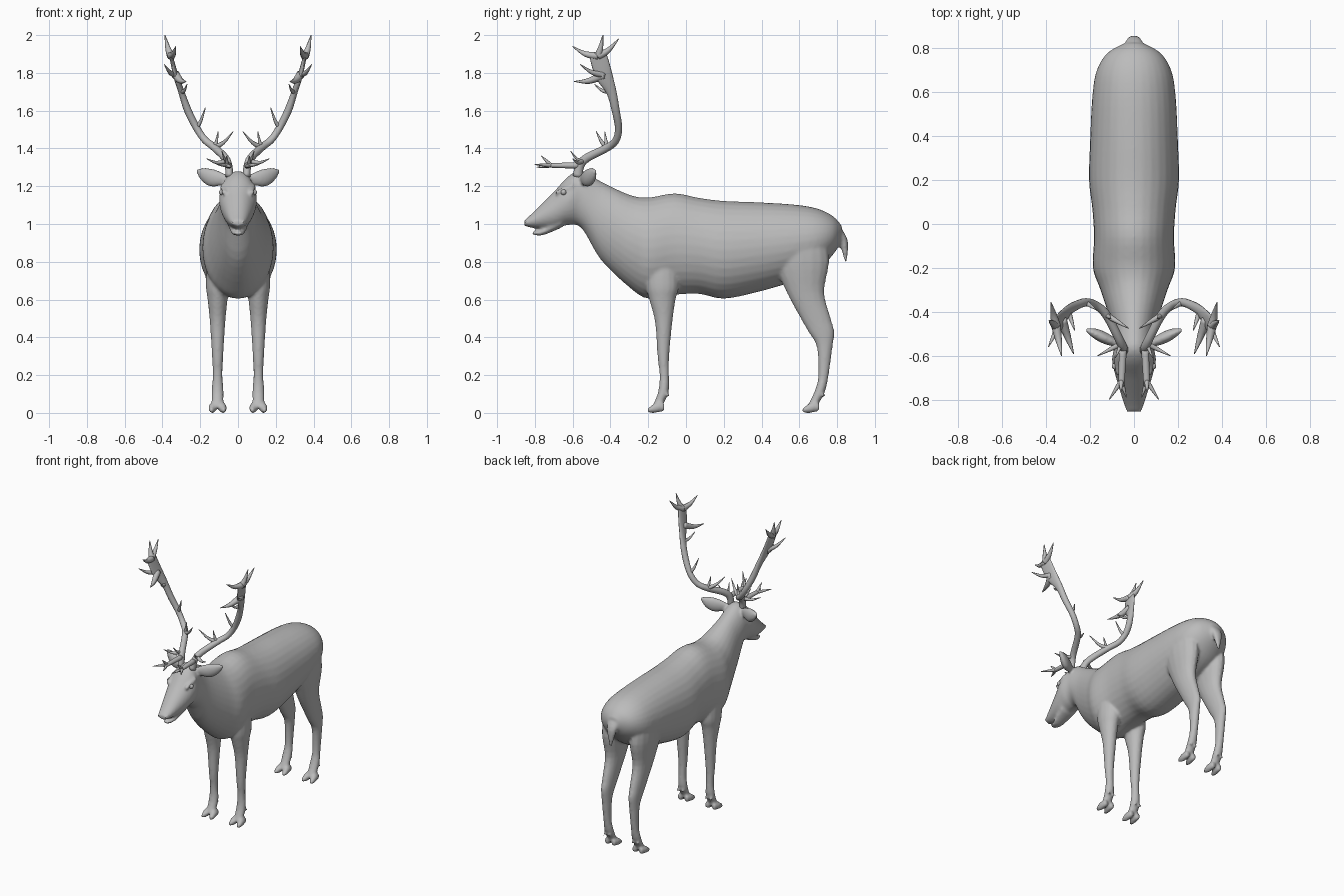
import bpy, bmesh, math
from mathutils import Vector

if "Cube" in bpy.data.objects:
    bpy.data.objects.remove(bpy.data.objects["Cube"])

X, Y, Z = Vector((1, 0, 0)), Vector((0, 1, 0)), Vector((0, 0, 1))
hide = bpy.data.materials.new("hide grey")
hide.diffuse_color = (0.5, 0.5, 0.5, 1)
hide.use_nodes = True
hide.node_tree.nodes["Principled BSDF"].inputs["Base Color"].default_value = hide.diffuse_color


def spline(rows, n):
    """Smooth a list of equal-length rows with a Catmull-Rom curve."""
    out = []
    last = len(rows) - 1
    for i in range(last):
        a, b, c, d = (rows[max(0, min(last, k))] for k in (i - 1, i, i + 1, i + 2))
        for s in range(n):
            t = s / n
            out.append([q + (r - p) * t / 2 + (p - 2.5 * q + 2 * r - w / 2) * t * t
                        + (1.5 * (q - r) + (w - p) / 2) * t ** 3 for p, q, r, w in zip(a, b, c, d)])
    return out + [list(rows[-1])]


def loft(bm, rows, u=None, v=None, side=1, seg=16, n=4):
    """Skin ellipses (x, y, z, ru, rv); rings follow the path if no axes are given."""
    rows = spline(rows, n)
    rings = []
    for i, (x, y, z, ru, rv) in enumerate(rows):
        a, b = u, v
        if u is None:
            t = Vector(rows[min(i + 1, len(rows) - 1)][:3]) - Vector(rows[max(i - 1, 0)][:3])
            a = t.cross(X).normalized()
            b = t.cross(a).normalized()
        ring = []
        for k in range(seg):
            w = 2 * math.pi * k / seg
            p = Vector((x, y, z)) + a * (ru * math.cos(w)) + b * (rv * math.sin(w))
            ring.append(bm.verts.new((p.x * side, p.y, p.z)))
        rings.append(ring)
    for r, q in zip(rings, rings[1:]):
        for k in range(seg):
            bm.faces.new((r[k], r[(k + 1) % seg], q[(k + 1) % seg], q[k]))
    bm.faces.new(rings[0])
    bm.faces.new(rings[-1])


def tine(bm, start, tip, r, side, bow=.015):
    """Tapered antler point, sagging a little in the middle."""
    a, c = Vector(start), Vector(tip)
    b = (a + c) / 2 - Z * bow
    loft(bm, [(*a, r, r), (*b, r * .65, r * .65), (*c, .002, .002)], side=side, seg=8)


def finish(bm, name):
    bmesh.ops.recalc_face_normals(bm, faces=bm.faces)
    me = bpy.data.meshes.new(name)
    bm.to_mesh(me)
    bm.free()
    me.materials.append(hide)
    me.shade_smooth()
    ob = bpy.data.objects.new(name, me)
    bpy.context.collection.objects.link(ob)
    return ob


# torso, neck and head: (y, top, bottom, half width)
trunk = [(.825, .99, .91, .04), (.78, 1.04, .84, .12), (.70, 1.08, .76, .17), (.58, 1.102, .70, .19),
         (.38, 1.115, .64, .20), (.20, 1.122, .605, .205), (.07, 1.138, .63, .19), (-.06, 1.162, .625, .182),
         (-.20, 1.14, .605, .187), (-.30, 1.155, .665, .153), (-.45, 1.225, .81, .105), (-.55, 1.28, .975, .09),
         (-.62, 1.255, .995, .10), (-.70, 1.17, .975, .082), (-.80, 1.07, .978, .052), (-.855, 1.02, .99, .034)]
bm = bmesh.new()
loft(bm, [(0, y, (t + b) / 2, w, (t - b) / 2) for y, t, b, w in trunk], X, Z, seg=32)

# lower jaw and tail
loft(bm, [(0, -.66, 1.01, .06, .03), (0, -.76, .958, .038, .018), (0, -.815, .951, .02, .006)], X, Z)
loft(bm, [(0, .79, .98, .05, .03), (0, .833, .91, .036, .024), (0, .846, .80, .01, .006)], X, Y)

# legs: (z, y, half depth, half width)
front_leg = [(.85, -.13, .08, .055), (.68, -.125, .088, .062), (.60, -.125, .07, .053), (.48, -.118, .046, .041),
             (.30, -.12, .031, .03), (.20, -.115, .025, .026), (.11, -.12, .028, .032), (.03, -.155, .026, .03)]
hind_leg = [(.95, .60, .14, .07), (.80, .612, .146, .073), (.64, .632, .10, .053), (.50, .687, .08, .04),
            (.43, .716, .069, .035), (.35, .734, .042, .03), (.20, .728, .027, .026), (.11, .707, .028, .032),
            (.03, .665, .026, .03)]
for s in (1, -1):
    for leg, toe in ((front_leg, -.20), (hind_leg, .62)):
        loft(bm, [(.108, y, z, rx, ry) for z, y, ry, rx in leg], X, Y, s)
        for d in (-1, 1):
            # cloven hoof and dewclaw
            cx = .108 + d * .026
            loft(bm, [(cx + d * .008, toe - .006, .011, .009, .011), (cx, toe + .04, .027, .022, .027),
                      (cx, toe + .085, .03, .014, .02)], X, Z, s)
            loft(bm, [(.11 + d * .015, toe + .085, .11, .014, .016),
                      (.11 + d * .022, toe + .122, .08, .005, .005)], X, Y, s)
    # leaf-shaped ear, its upper edge rising to the tip
    ear = []
    for i in range(8):
        t = i / 7
        r = .018 * (1 - t) + .036 * math.sin(math.pi * t ** 1.2) ** .8 + .004
        ear.append((.06 + .166 * t, -.55 + .07 * t, 1.24 + .044 * t ** 3, r * .6, r))
    loft(bm, ear, Y, Z, s, n=2)
    # brow ridge above the eye
    loft(bm, [(.07, -.60, 1.20, .025, .02), (.072, -.69, 1.165, .012, .01)], X, Z, s)

body = finish(bm, "body")
bpy.context.view_layer.objects.active = body
m = body.modifiers.new("skin", 'REMESH')
m.mode, m.voxel_size, m.use_smooth_shade = 'VOXEL', .009, True
m = body.modifiers.new("soften", 'SMOOTH')
m.factor, m.iterations = .5, 4
for name in ("skin", "soften"):
    bpy.ops.object.modifier_apply(modifier=name)

# antler beam widening to a flat palm: (x, y, z, half width)
beam = [(.045, -.575, 1.25, .025), (.058, -.545, 1.335, .023), (.125, -.415, 1.405, .02),
        (.175, -.37, 1.445, .019), (.22, -.357, 1.51, .019), (.265, -.372, 1.60, .021),
        (.30, -.395, 1.70, .027), (.33, -.435, 1.79, .045), (.355, -.465, 1.89, .045), (.36, -.47, 1.91, .025)]
# points on the beam: (beam row, tip, root radius)
tines = [(8, (.387, -.44, 2.0), .022), (8, (.378, -.357, 1.98), .022), (8, (.33, -.60, 1.94), .022),
         (7, (.39, -.56, 1.845), .018), (7, (.275, -.592, 1.755), .024), (6, (.27, -.485, 1.74), .014),
         (4, (.173, -.39, 1.615), .013), (2, (.025, -.475, 1.49), .015), (2, (.105, -.43, 1.49), .014),
         (1, (.165, -.60, 1.345), .014), (1, (.085, -.61, 1.385), .011)]
# forked tips of the brow tine
forks = [(.113, -.80, 1.315), (.035, -.79, 1.30), (.06, -.765, 1.36)]
for s, label in ((1, "left"), (-1, "right")):
    bm = bmesh.new()
    loft(bm, [(x, y, z, r, min(r, .02) * min(1, (2.15 - z) / .55)) for x, y, z, r in beam], side=s)
    for row, tip, r in tines:
        tine(bm, beam[row][:3], tip, r, s)
    loft(bm, [(.05, -.56, 1.31, .018, .018), (.058, -.74, 1.31, .011, .014)], side=s)
    for tip in forks:
        tine(bm, (.058, -.715, 1.31), tip, .012, s, 0)
    finish(bm, label + "_antler")
    # eye
    bm = bmesh.new()
    bmesh.ops.create_uvsphere(bm, u_segments=16, v_segments=10, radius=.015)
    bmesh.ops.translate(bm, vec=(s * .086, -.648, 1.168), verts=bm.verts)
    finish(bm, label + "_eye")
    # nostril rim
    bm = bmesh.new()
    loft(bm, [(.027, -.825, 1.025, .012, .008), (.024, -.854, 1.01, .007, .006)], X, Z, s)
    finish(bm, label + "_nostril")
